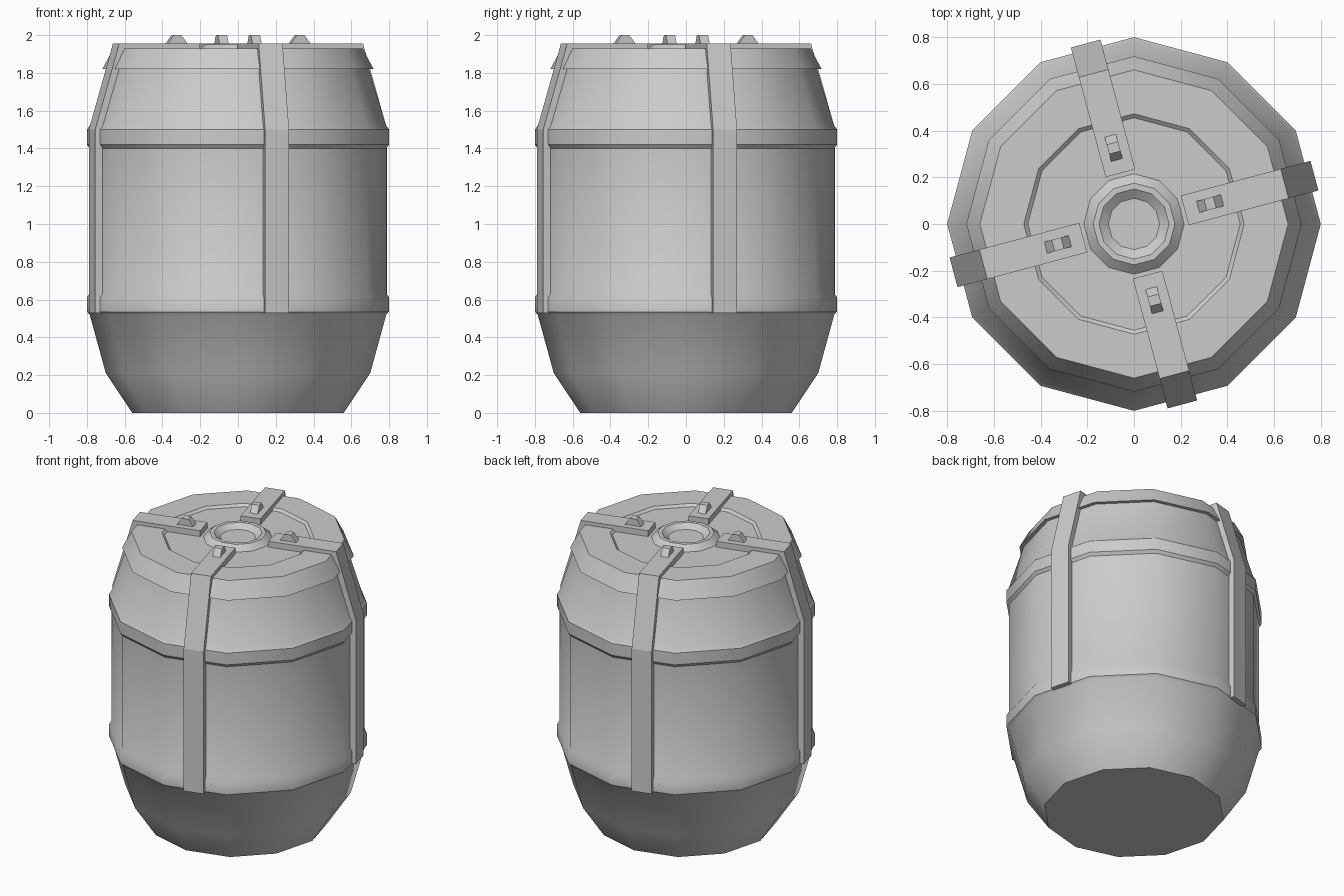
import bpy, bmesh
from math import cos, sin, radians, pi
from mathutils import Matrix

if "Cube" in bpy.data.objects:
    bpy.data.objects.remove(bpy.data.objects["Cube"])

SIDES = 12


def finish(name, bm, smooth=None):
    bmesh.ops.recalc_face_normals(bm, faces=bm.faces)
    me = bpy.data.meshes.new(name)
    bm.to_mesh(me)
    bm.free()
    ob = bpy.data.objects.new(name, me)
    bpy.context.collection.objects.link(ob)
    if smooth:
        bpy.ops.object.select_all(action='DESELECT')
        ob.select_set(True)
        bpy.context.view_layer.objects.active = ob
        bpy.ops.object.shade_smooth_by_angle(angle=radians(smooth))
    return ob


def lathe(name, profile):
    """Spin (radius, z) points into a capped 12-sided solid."""
    bm = bmesh.new()
    rings = [[bm.verts.new((r * cos(2 * pi * i / SIDES), r * sin(2 * pi * i / SIDES), z))
              for i in range(SIDES)] for r, z in profile]
    for a, b in zip(rings, rings[1:]):
        for i in range(SIDES):
            j = (i + 1) % SIDES
            bm.faces.new((a[i], a[j], b[j], b[i]))
    bm.faces.new(rings[0][::-1])
    bm.faces.new(rings[-1])
    return finish(name, bm, 35)


def extrude_section(name, outline, width, angle):
    """Extrude a (radius, z) outline sideways and turn it around z."""
    bm = bmesh.new()
    face = bm.faces.new([bm.verts.new((r, -width / 2, z)) for r, z in outline])
    ext = bmesh.ops.extrude_face_region(bm, geom=[face])
    verts = [v for v in ext['geom'] if isinstance(v, bmesh.types.BMVert)]
    bmesh.ops.translate(bm, verts=verts, vec=(0, width, 0))
    bm.transform(Matrix.Rotation(radians(angle), 4, 'Z'))
    return finish(name, bm)


# Barrel body with its two raised hoops
lathe("barrel_body", [
    (0.56, 0), (0.70, 0.21), (0.785, 0.52), (0.80, 0.535), (0.80, 0.61),
    (0.785, 0.635), (0.785, 1.40), (0.80, 1.42), (0.80, 1.50),
    (0.785, 1.52), (0.69, 1.83)])

# Lid: sloped rim, shallow recess, central raised ring
lathe("lid", [
    (0.67, 1.82), (0.718, 1.82), (0.66, 1.93), (0.472, 1.93), (0.455, 1.915),
    (0.215, 1.915), (0.175, 1.95), (0.15, 1.95), (0.11, 1.92)])

# Four straps folded over the lid, each with a small clip
strap = [(0.225, 1.955), (0.668, 1.955), (0.80, 1.50), (0.80, 0.53),
         (0.76, 0.53), (0.76, 1.495), (0.638, 1.915), (0.225, 1.915)]
clip = [(0.28, 1.95), (0.395, 1.95), (0.358, 2.0), (0.317, 2.0)]
for k in range(4):
    extrude_section(f"strap_{k + 1}", strap, 0.131, 15 + 90 * k)
    extrude_section(f"strap_clip_{k + 1}", clip, 0.05, 15 + 90 * k)
